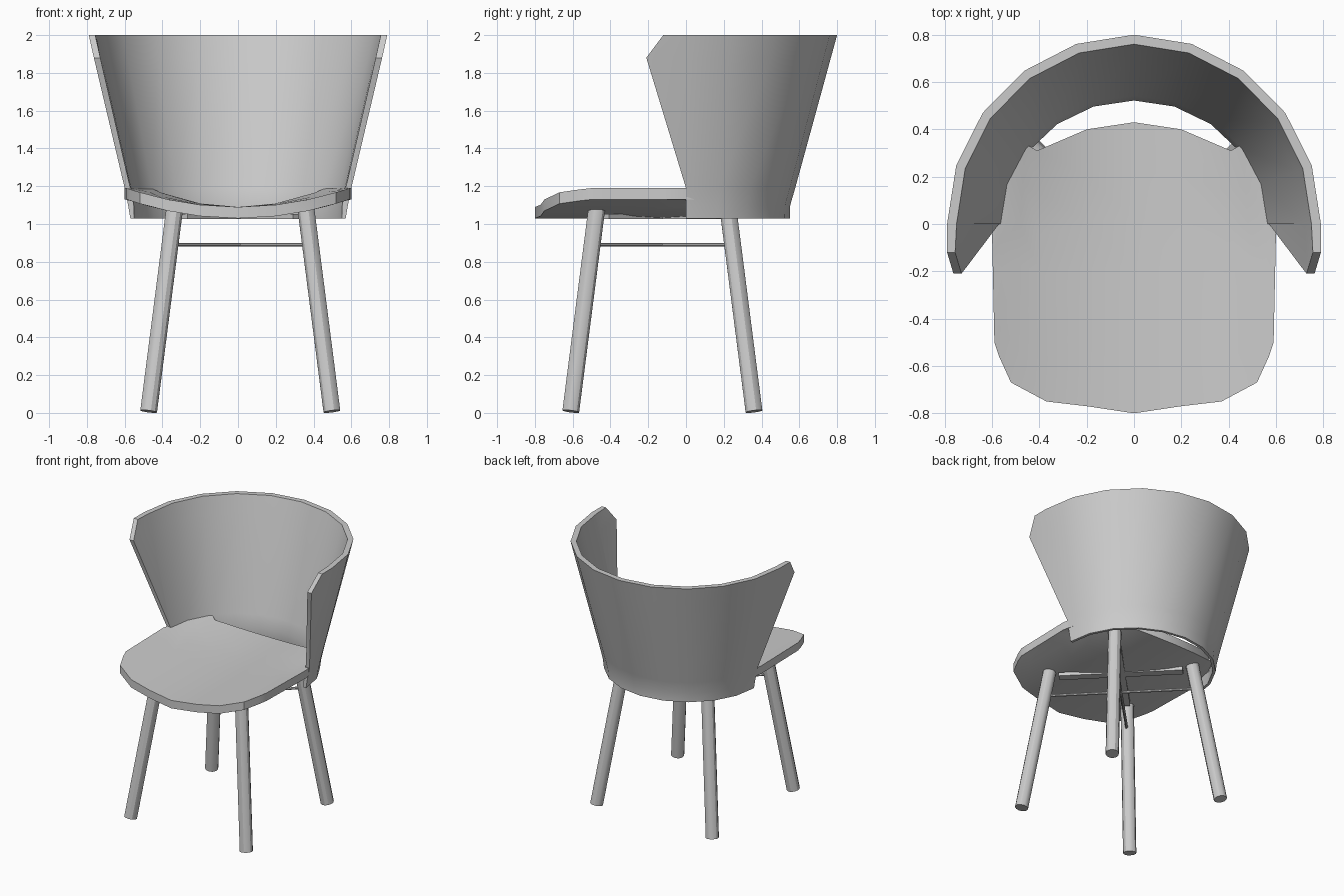
import bpy, bmesh
from math import sin, cos, pi
from mathutils import Vector

cube = bpy.data.objects.get("Cube")
if cube:
    bpy.data.objects.remove(cube, do_unlink=True)

grey = bpy.data.materials.new("light grey")
grey.use_nodes = True
grey.diffuse_color = (0.6, 0.6, 0.6, 1)
grey.node_tree.nodes["Principled BSDF"].inputs["Base Color"].default_value = grey.diffuse_color


def finish(name, bm):
    """Turn a bmesh into a smooth, grey object."""
    bmesh.ops.recalc_face_normals(bm, faces=bm.faces)
    mesh = bpy.data.meshes.new(name)
    bm.to_mesh(mesh)
    bm.free()
    mesh.materials.append(grey)
    obj = bpy.data.objects.new(name, mesh)
    bpy.context.collection.objects.link(obj)
    bpy.ops.object.select_all(action='DESELECT')
    obj.select_set(True)
    bpy.context.view_layer.objects.active = obj
    bpy.ops.object.shade_smooth_by_angle(angle=pi / 6)
    return obj


def loft(name, sections):
    """Skin closed loops; each loop runs out along one skin and back along the other."""
    bm = bmesh.new()
    loops = [[bm.verts.new(p) for p in s] for s in sections]
    n = len(loops[0])
    for a, b in zip(loops, loops[1:]):
        for i in range(n):
            j = (i + 1) % n
            bm.faces.new((a[i], a[j], b[j], b[i]))
    for s in (loops[0], loops[-1]):
        for i in range(n // 2 - 1):
            bm.faces.new((s[i], s[i + 1], s[n - 2 - i], s[n - 1 - i]))
    bmesh.ops.remove_doubles(bm, verts=bm.verts, dist=0.0005)
    return finish(name, bm)


def mirrored(half):
    """Half sections from the +x end to the middle, completed on the other side."""
    return half + [[(-x, y, z) for x, y, z in s] for s in half[-2::-1]]


def rod(name, a, b, radius, sides):
    a, b = Vector(a), Vector(b)
    bm = bmesh.new()
    bmesh.ops.create_cone(bm, cap_ends=True, segments=sides, radius1=radius,
                          radius2=radius, depth=(b - a).length)
    turn = (b - a).to_track_quat('Z', 'Y')
    bmesh.ops.rotate(bm, matrix=turn.to_matrix(), verts=bm.verts)
    bmesh.ops.translate(bm, vec=(a + b) / 2, verts=bm.verts)
    return finish(name, bm)


# Wraparound backrest: height, half width, depth, thickness, y of the front edge
rows = [(1.03, 0.57, 0.55, 0.02, 0), (1.10, 0.582, 0.552, 0.03, 0),
        (1.19, 0.60, 0.578, 0.035, 0), (1.88, 0.763, 0.767, 0.04, -0.21),
        (2.0, 0.79, 0.80, 0.04, -0.12)]
outer_inner = [(r, 0) for r in rows] + [(r, 1) for r in reversed(rows)]
half = [[(w - t * k * 0.85, y, z) for (z, w, d, t, y), k in outer_inner]]
for step in range(6):
    a = step * pi / 10
    half.append([((w - t * k) * cos(a), (d - t * k) * sin(a), z)
                 for (z, w, d, t, y), k in outer_inner])
loft("backrest", mirrored(half))


# Dished seat: front and back ends of each lengthwise strip
def seat_top(x, y):
    width = 0.59 - 0.13 * min(max(y / 0.33, 0), 1)
    return 1.09 + 0.1 * min(1, abs(x) / width) ** 2


strips = [((0.59, -0.5), (0.6, -0.04)), ((0.57, -0.56), (0.55, 0.18)),
          ((0.52, -0.67), (0.46, 0.34)), ((0.37, -0.75), (0.41, 0.31)),
          ((0.2, -0.77), (0.2, 0.40)), ((0, -0.8), (0, 0.43))]
half = []
for front, back in strips:
    pts = [Vector(front).lerp(Vector(back), i / 6) for i in range(7)]
    top = [(p.x, p.y, seat_top(p.x, p.y)) for p in pts]
    half.append(top + [(x, y, z - 0.06) for x, y, z in reversed(top)])
loft("seat", mirrored(half))

# Splayed legs
shift = 0.012
for side, sx in (("left", 1), ("right", -1)):
    for end, foot_y, top_y in (("front", -0.61, -0.47), ("back", 0.36, 0.22)):
        rod(f"{end}_{side}_leg", (sx * 0.485 + shift, foot_y, 0.008),
            (sx * 0.345 + shift, top_y, 1.1), 0.046, 12)

# Crossed stretchers between the legs, and flat straps under the seat
for name, sx in (("left", 1), ("right", -1)):
    rod(f"{name}_stretcher", (sx * 0.36 + shift, -0.49, 0.89),
        (-sx * 0.36 + shift, 0.24, 0.89), 0.01, 8)
    a = Vector((sx * 0.3 + shift, -0.43, 1.04))
    b = Vector((-sx * 0.3 + shift, 0.18, 1.04))
    across = (b - a).cross(Vector((0, 0, 1))).normalized() * 0.03
    lift = Vector((0, 0, 0.013))
    loft(f"{name}_strap", [[p + across - lift, p - across - lift,
                            p - across + lift, p + across + lift] for p in (a, b)])
